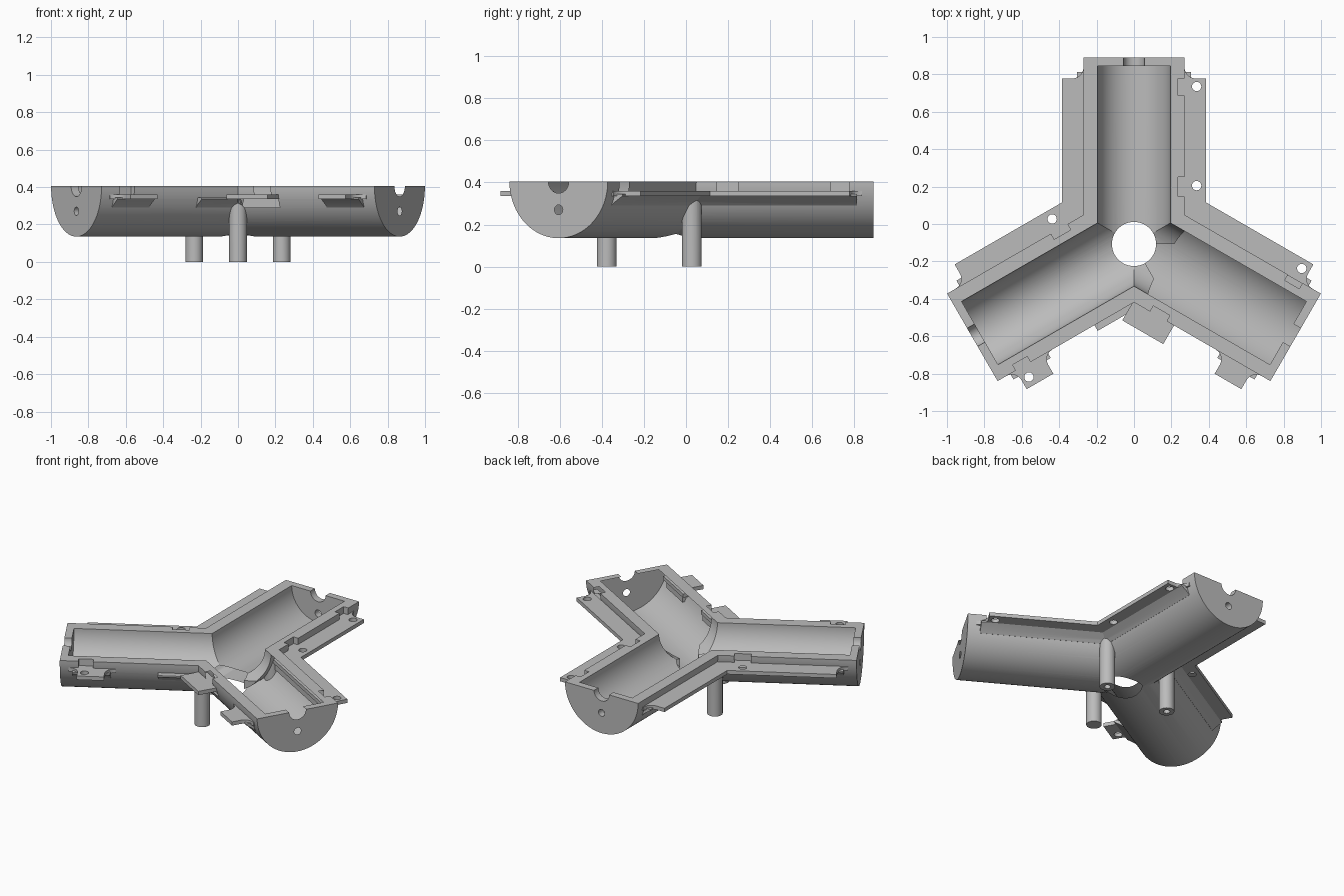
import bpy, bmesh
from math import sin, cos, pi, radians
from mathutils import Matrix

if "Cube" in bpy.data.objects:
    bpy.data.objects.remove(bpy.data.objects["Cube"])

RIM, OUT_R, IN_R, LENGTH, WALL = 0.405, 0.27, 0.195, 0.998, 0.046
FLANGE_W, FLANGE_TOP, FLANGE_LOW = 0.385, 0.36, 0.335
CENTRE = Matrix.Translation((0, -0.107, 0))
ALONG = Matrix(((1, 0, 0, 0), (0, 0, 1, 0), (0, 1, 0, 0), (0, 0, 0, 1)))

grey = bpy.data.materials.new("light_grey_plastic")
grey.use_nodes = True
grey.diffuse_color = (0.5, 0.5, 0.5, 1)
grey.node_tree.nodes["Principled BSDF"].inputs["Base Color"].default_value = (0.5, 0.5, 0.5, 1)


def arc(r, cx, cy, start, end, n):
    steps = [radians(start + (end - start) * i / n) for i in range(n + 1)]
    return [(cx + r * cos(t), cy + r * sin(t)) for t in steps]


def circle(r, cx=0, cy=0, n=32):
    return arc(r, cx, cy, 0, 360, n)[:-1]


def rect(x0, x1, y0, y1):
    return [(x0, y0), (x1, y0), (x1, y1), (x0, y1)]


def prism(name, profile, lo, hi, matrix):
    """Extrude a flat outline from lo to hi, then place it."""
    bm = bmesh.new()
    base = bm.faces.new([bm.verts.new((x, y, lo)) for x, y in profile])
    ext = bmesh.ops.extrude_face_region(bm, geom=[base])
    moved = [v for v in ext["geom"] if isinstance(v, bmesh.types.BMVert)]
    bmesh.ops.translate(bm, verts=moved, vec=(0, 0, hi - lo))
    bm.transform(matrix)
    bmesh.ops.recalc_face_normals(bm, faces=bm.faces[:])
    mesh = bpy.data.meshes.new(name)
    bm.to_mesh(mesh)
    bm.free()
    mesh.materials.append(grey)
    ob = bpy.data.objects.new(name, mesh)
    bpy.context.scene.collection.objects.link(ob)
    return ob


def combine(body, tool, operation):
    mod = body.modifiers.new("combine", "BOOLEAN")
    mod.operation, mod.solver, mod.object = operation, "EXACT", tool
    bpy.context.view_layer.objects.active = body
    bpy.ops.object.modifier_apply(modifier=mod.name)
    bpy.data.objects.remove(tool)


arms = [CENTRE @ Matrix.Rotation(radians(a), 4, "Z") for a in (0, 120, 240)]
corners = [CENTRE @ Matrix.Rotation(radians(a), 4, "Z") for a in (60, 180, 300)]
# Each side: arm placement mirrored as needed, and whether its flange is continuous
sides = [(arm @ Matrix.Diagonal((s, 1, 1, 1)), (i, s) not in ((1, -1), (2, 1)))
         for i, arm in enumerate(arms) for s in (1, -1)]
solids, cuts = [], []

# Half-round arms, with cavity, cable notch and pin hole
for arm in arms:
    lengthwise = arm @ ALONG
    solids.append(prism("arm", arc(OUT_R, 0, RIM, 180, 360, 48), 0, LENGTH, lengthwise))
    cuts.append(prism("cavity", circle(IN_R, 0, RIM, 96), 0, LENGTH - WALL, lengthwise))
    cuts.append(prism("notch", circle(0.056, 0, RIM), 0.9, 1.1, lengthwise))
    cuts.append(prism("pin_hole", circle(0.023, 0, 0.27, 20), 0.9, 1.1, lengthwise))

# Legs standing in the valleys between arms, with screw bores
for corner in corners:
    solids.append(prism("leg", circle(0.047, 0, 0.27), 0, 0.34, corner))
    cuts.append(prism("leg_bore", circle(0.02, 0, 0.27, 20), -0.1, 0.12, corner))

# Flange outlines (across, along)
end_curve = arc(0.06, 0.33, 0.945, 270, 180, 8) + [(0.22, 0.945)]
full = [(0.22, 0.15), (FLANGE_W, 0.15), (FLANGE_W, 0.885)] + end_curve
tab = [(0.22, 0.66)] + arc(0.06, 0.33, 0.66, 180, 90, 8) + [(FLANGE_W, 0.72), (FLANGE_W, 0.885)] + end_curve
short = rect(0.22, FLANGE_W, 0.15, 0.403)
support = [(0.23, 0.29), (0.245, 0.29), (0.265, 0.308), (0.305, FLANGE_LOW), (0.305, 0.345), (0.23, 0.345)]

# Flanges with supports below, bolt holes and clearance recesses in the rim
for side, continuous in sides:
    pieces = [(full, 0.16, 0.92)] if continuous else [(tab, 0.69, 0.92), (short, 0.16, 0.4)]
    for outline, start, end in pieces:
        solids.append(prism("flange", outline, FLANGE_LOW, FLANGE_TOP, side))
        solids.append(prism("flange_support", support, start, end, side @ ALONG))
    for along, lo, hi in ((0.312, 0.255, 0.357), (0.842, 0.795, 0.885)):
        cuts.append(prism("bolt_hole", circle(0.025, 0.335, along, 20), 0.2, 0.5, side))
        cuts.append(prism("recess", rect(0.235, 0.3, lo, hi), FLANGE_TOP, 0.5, side))

# Round drain opening in the middle
cuts.append(prism("centre_opening", circle(0.118, n=64), -0.1, 0.35, CENTRE))

# Merge the solids and take away the cuts
body = solids[0]
body.name = "tube_junction"
for ob in solids[1:]:
    combine(body, ob, "UNION")
for ob in cuts:
    combine(body, ob, "DIFFERENCE")

bpy.ops.object.select_all(action="DESELECT")
body.select_set(True)
bpy.context.view_layer.objects.active = body
bpy.ops.object.shade_smooth_by_angle(angle=radians(30))
